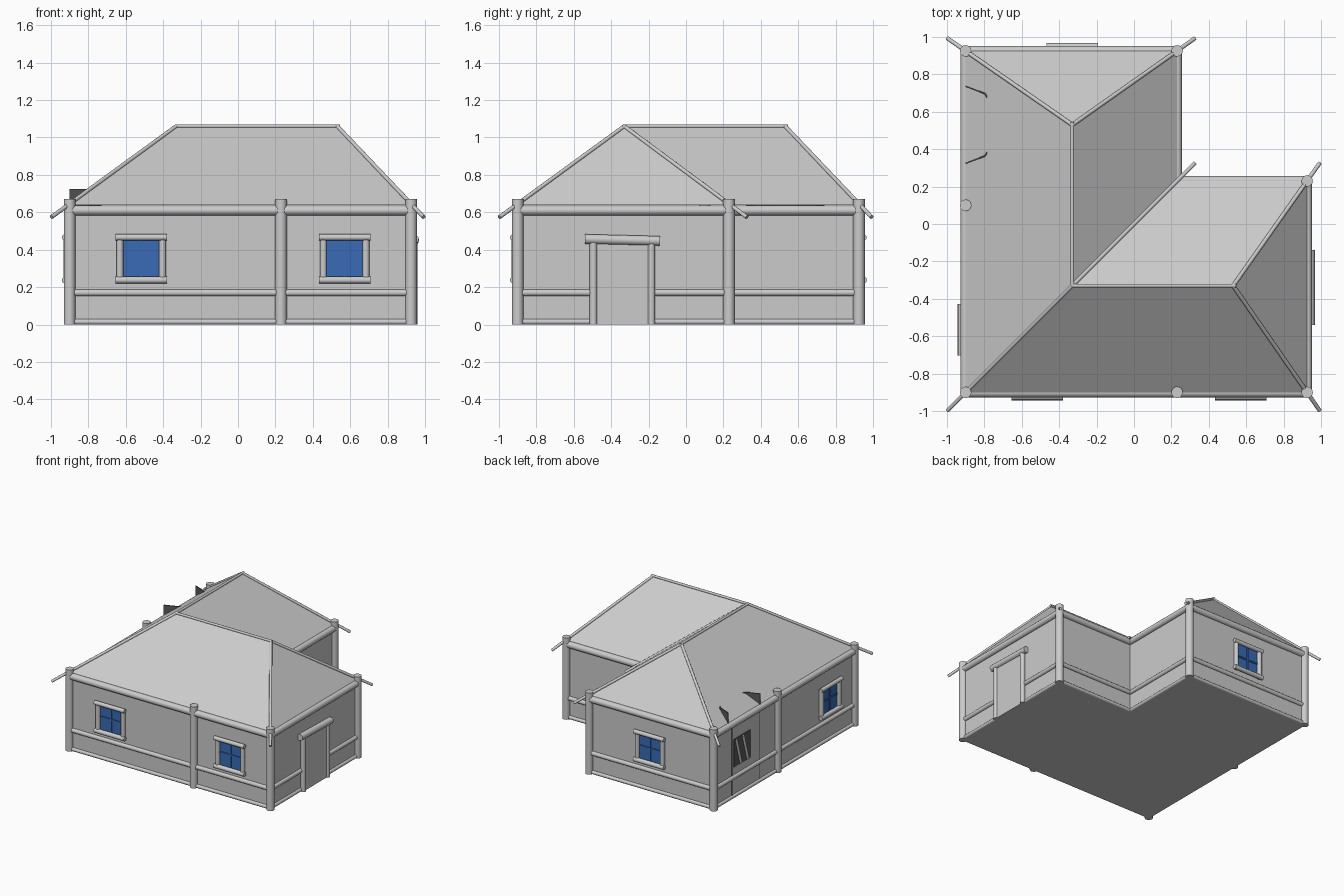
import bpy, bmesh, math
from mathutils import Vector

if "Cube" in bpy.data.objects:
    bpy.data.objects.remove(bpy.data.objects["Cube"], do_unlink=True)


def material(name, rgb):
    m = bpy.data.materials.new(name)
    m.use_nodes = True
    m.diffuse_color = (*rgb, 1)
    m.node_tree.nodes["Principled BSDF"].inputs["Base Color"].default_value = (*rgb, 1)
    return m


GREY = material("plaster_grey", (0.6, 0.6, 0.6))
BLUE = material("glass_blue", (0.04, 0.145, 0.46))
DARK = material("soot_grey", (0.1, 0.1, 0.1))


def finish(name, bm, mat):
    bmesh.ops.recalc_face_normals(bm, faces=bm.faces[:])
    me = bpy.data.meshes.new(name)
    bm.to_mesh(me)
    bm.free()
    me.materials.append(mat)
    ob = bpy.data.objects.new(name, me)
    bpy.context.scene.collection.objects.link(ob)
    return ob


def pole(name, a, b, r, mat=GREY):
    """Round timber from a to b."""
    a, b = Vector(a), Vector(b)
    bm = bmesh.new()
    bmesh.ops.create_cone(bm, cap_ends=True, segments=12, radius1=r, radius2=r,
                          depth=(b - a).length)
    for f in bm.faces:
        f.smooth = len(f.verts) == 4
    ob = finish(name, bm, mat)
    ob.location = (a + b) / 2
    ob.rotation_euler = (b - a).to_track_quat('Z', 'Y').to_euler()
    return ob


def box(name, a, b, mat=GREY):
    """Box between two opposite corners."""
    a, b = Vector(a), Vector(b)
    bm = bmesh.new()
    bmesh.ops.create_cube(bm, size=1)
    for v in bm.verts:
        v.co = Vector(c * abs(d) for c, d in zip(v.co, b - a)) + (a + b) / 2
    return finish(name, bm, mat)


def prism(name, outline, z0, z1, mat=GREY):
    bm = bmesh.new()
    face = bm.faces.new([bm.verts.new((x, y, z0)) for x, y in outline])
    ext = bmesh.ops.extrude_face_region(bm, geom=[face])["geom"]
    for v in ext:
        if isinstance(v, bmesh.types.BMVert):
            v.co.z = z1
    if not any(f.normal.z < 0 and f.calc_center_median().z == z0 for f in bm.faces):
        bm.normal_update()
    return finish(name, bm, mat)


# Plan of the L-shaped house
LO, MID, HI = -0.90, 0.23, 0.925
EAVE, TOP, RIDGE = 0.635, 1.06, -0.33
HIP = 0.53
plan = [(LO, LO), (HI, LO), (HI, MID), (MID, MID), (MID, HI), (LO, HI)]
prism("walls", plan, 0, EAVE)

# Hipped roof
bm = bmesh.new()
c = [bm.verts.new((x, y, EAVE + 0.005)) for x, y in plan]
elbow, end_x, end_y = [bm.verts.new((x, y, TOP)) for x, y in
                       ((RIDGE, RIDGE), (HIP, RIDGE), (RIDGE, HIP))]
for f in ((c[0], c[1], end_x, elbow), (c[1], c[2], end_x),
          (c[2], c[3], elbow, end_x), (c[3], c[4], end_y, elbow),
          (c[4], c[5], end_y), (c[5], c[0], elbow, end_y), c[::-1]):
    bm.faces.new(f)
finish("roof", bm, GREY)

# Ridge poles and hip rafters with overhanging ends
pole("ridge_pole_front", (RIDGE, RIDGE, TOP), (HIP + 0.015, RIDGE, TOP), 0.01)
pole("ridge_pole_back", (RIDGE, RIDGE, TOP), (RIDGE, HIP + 0.015, TOP), 0.01)
for apex, corners in (((RIDGE, RIDGE), (plan[0], plan[3])),
                      ((HIP, RIDGE), (plan[1], plan[2])),
                      ((RIDGE, HIP), (plan[4], plan[5]))):
    for x, y in corners:
        a = Vector((*apex, TOP))
        pole("hip_rafter", a, a.lerp(Vector((x, y, EAVE + 0.01)), 1.17), 0.011)

# Upright posts
for x, y in plan[:3] + plan[4:] + [(MID, LO), (LO, 0.1)]:
    pole("post", (x, y, 0), (x, y, 0.67), 0.031)

# Horizontal timbers along every wall
for i, (x, y) in enumerate(plan):
    nx, ny = plan[(i + 1) % len(plan)]
    for name, z, r in (("eave_beam", 0.61, 0.026), ("wall_rail", 0.17, 0.018),
                       ("sill_beam", 0.015, 0.015)):
        pole(name, (x, y, z), (nx, ny, z), r)


def wall_frame(origin, along, out):
    """Map (distance along, distance out, height) to the world."""
    o, u, n = (Vector((*v, 0)) for v in (origin, along, out))
    return lambda s, d, z: o + u * s + n * d + Vector((0, 0, z))


# Windows with a timber frame and four panes
for origin, along, out in (((-0.517, LO), (1, 0), (0, -1)),
                           ((0.57, LO), (1, 0), (0, -1)),
                           ((RIDGE, HI), (1, 0), (0, 1)),
                           ((LO, -0.565), (0, 1), (-1, 0))):
    w = wall_frame(origin, along, out)
    box("window_glass", w(-0.105, -0.01, 0.24), w(0.105, 0.006, 0.465), BLUE)
    box("glazing_bar_upright", w(-0.006, 0, 0.25), w(0.006, 0.014, 0.46), BLUE)
    box("glazing_bar_cross", w(-0.1, 0, 0.348), w(0.1, 0.014, 0.36), BLUE)
    for s in (-0.114, 0.114):
        pole("window_jamb", w(s, 0.015, 0.23), w(s, 0.015, 0.47), 0.018)
    pole("window_head", w(-0.137, 0.024, 0.466), w(0.137, 0.024, 0.466), 0.017)
    pole("window_sill", w(-0.137, 0.024, 0.238), w(0.137, 0.024, 0.238), 0.018)

# Door with round jambs and a heavy lintel
w = wall_frame((HI, -0.34), (0, 1), (1, 0))
box("door", w(-0.15, -0.01, 0), w(0.15, 0.02, 0.43))
for s in (-0.155, 0.155):
    pole("door_jamb", w(s, 0.015, 0), w(s, 0.015, 0.44), 0.02)
pole("door_lintel", w(-0.2, 0.015, 0.457), w(0.2, 0.015, 0.447), 0.026)

# Open half-round flue that breaks through the side roof
arc = [math.radians(-90 + 36 * i) for i in range(6)]
outer = [(LO + 0.18 * math.cos(t), 0.53 + 0.21 * math.sin(t)) for t in arc]
inner = [(LO + 0.172 * math.cos(t), 0.53 + 0.202 * math.sin(t)) for t in arc]
prism("flue_shell", outer + inner[::-1], 0.002, 0.725, DARK)

# Dark flue opening with leaning slats and edge strips on the side wall
w = wall_frame((LO, 0.56), (0, 1), (-1, 0))
box("flue_opening", w(-0.11, -0.003, 0.25), w(0.11, 0.004, 0.48), DARK)
for s in (-0.04, 0.05):
    pole("leaning_slat", w(s - 0.03, 0.004, 0.26), w(s + 0.03, 0.004, 0.47), 0.012)
for s in (-0.23, 0.13):
    box("panel_edge", w(s - 0.003, -0.002, 0.03), w(s + 0.003, 0.003, 0.59), DARK)
